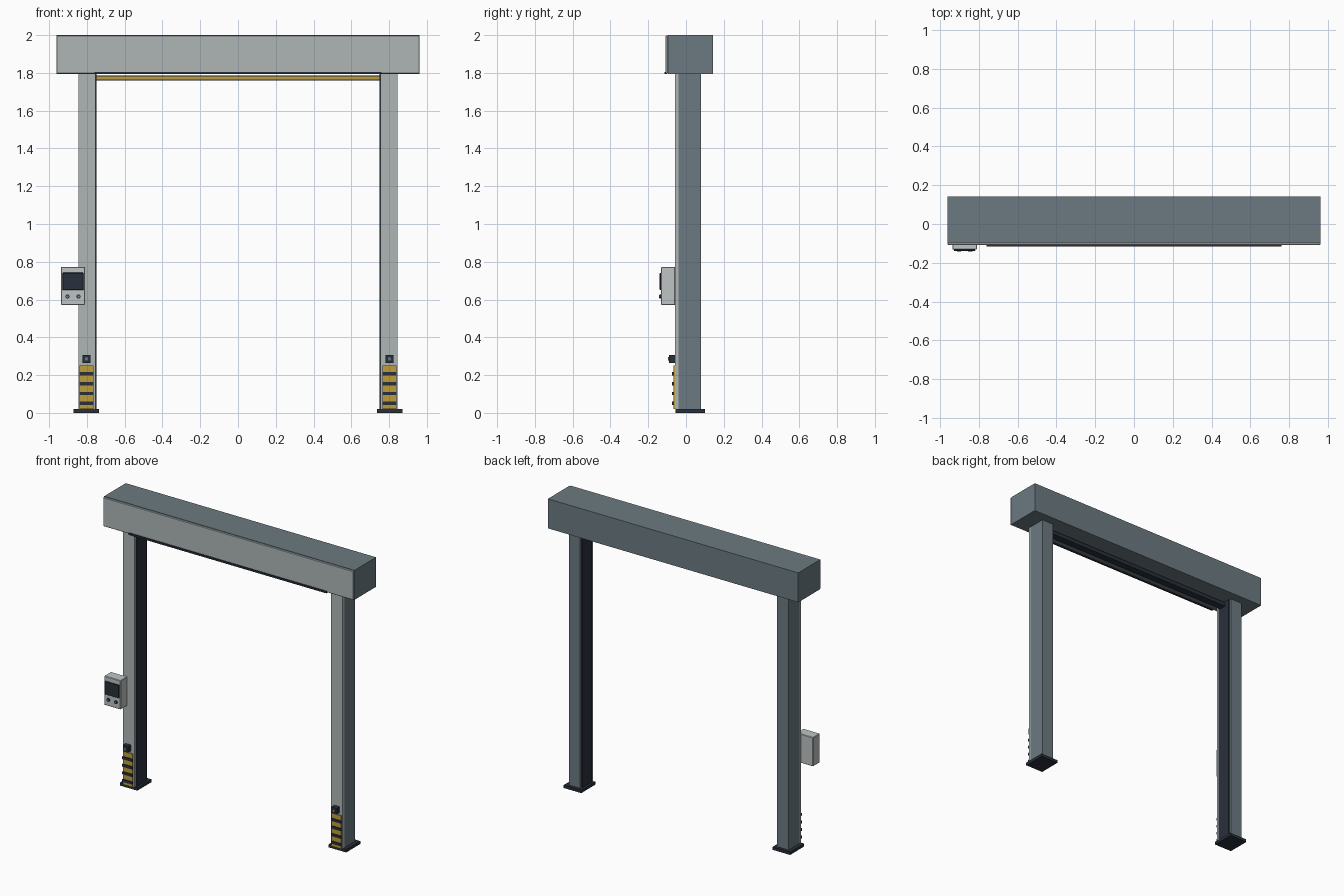
import bpy
import math

old = bpy.data.objects.get("Cube")
if old:
    bpy.data.objects.remove(old, do_unlink=True)


def material(name, rgb):
    m = bpy.data.materials.new(name)
    m.use_nodes = True
    color = (*rgb, 1)
    m.diffuse_color = color
    m.node_tree.nodes["Principled BSDF"].inputs["Base Color"].default_value = color
    return m


SLATE = material("slate steel", (0.15, 0.195, 0.22))
PANEL = material("light grey panel", (0.43, 0.47, 0.47))
CASE = material("pale grey case", (0.52, 0.55, 0.55))
DARK = material("dark navy", (0.022, 0.03, 0.045))
YELLOW = material("safety yellow", (0.53, 0.34, 0.045))


def finish(name, mat):
    ob = bpy.context.object
    ob.name = name
    ob.data.materials.append(mat)
    return ob


def box(name, mat, x, y, z, bevel=0):
    """Box from (min, max) ranges on each axis."""
    ranges = (x, y, z)
    bpy.ops.mesh.primitive_cube_add(size=1, location=[(a + b) / 2 for a, b in ranges])
    bpy.context.object.scale = [abs(b - a) for a, b in ranges]
    bpy.ops.object.transform_apply(location=False, rotation=False, scale=True)
    ob = finish(name, mat)
    if bevel:
        mod = ob.modifiers.new("Bevel", "BEVEL")
        mod.width = bevel
        mod.segments = 1
    return ob


def knob(name, mat, x, z, radius, y):
    """Round part whose axis points to the front."""
    bpy.ops.mesh.primitive_cylinder_add(
        vertices=16, radius=radius, depth=y[1] - y[0],
        location=(x, sum(y) / 2, z), rotation=(math.pi / 2, 0, 0))
    finish(name, mat)
    bpy.ops.object.shade_smooth_by_angle()


# Header housing with front cover and lower seal
box("header_housing", SLATE, (-0.962, 0.962), (-0.095, 0.142), (1.795, 2.0))
box("header_front_cover", PANEL, (-0.962, 0.962), (-0.108, -0.095), (1.797, 1.998), 0.003)
box("header_seal", DARK, (-0.76, 0.76), (-0.115, -0.1), (1.793, 1.806))

# Raised door edge with warning strip
box("door_bottom_bar", DARK, (-0.75, 0.75), (-0.02, 0.03), (1.76, 1.787))
box("door_warning_strip", YELLOW, (-0.75, 0.75), (-0.025, -0.02), (1.765, 1.78))

# Posts, mirrored on both sides
for side, s in (("right", -1), ("left", 1)):
    def part(name, mat, x, y, z, bevel=0):
        return box(f"{side}_{name}", mat, sorted((s * x[0], s * x[1])), y, z, bevel)

    part("post", SLATE, (0.757, 0.845), (-0.04, 0.08), (0.02, 1.8))
    part("post_front_cover", PANEL, (0.755, 0.845), (-0.058, -0.04), (0.02, 1.8))
    part("guide_rail", DARK, (0.75, 0.758), (-0.04, 0.066), (0.02, 1.8))
    part("base_plate", DARK, (0.735, 0.87), (-0.055, 0.1), (0, 0.02))

    # Warning plate with raised stripes
    part("warning_plate", YELLOW, (0.765, 0.838), (-0.066, -0.058), (0.02, 0.25))
    for i in range(4):
        z = 0.05 + i * 0.0525
        part(f"warning_stripe_{i + 1}", DARK, (0.764, 0.839),
             (-0.073, -0.064), (z - 0.009, z + 0.009))

    # Safety sensor
    part("sensor", DARK, (0.782, 0.822), (-0.09, -0.058), (0.265, 0.307))
    knob(f"{side}_sensor_lens", SLATE, s * 0.802, 0.286, 0.009, (-0.096, -0.088))

# Control box with screen and buttons
box("control_box", CASE, (-0.937, -0.81), (-0.132, -0.057), (0.572, 0.773), 0.003)
box("control_screen", DARK, (-0.929, -0.818), (-0.139, -0.131), (0.65, 0.742), 0.003)
for i, x in enumerate((-0.903, -0.844)):
    knob(f"control_button_{i + 1}", DARK, x, 0.616, 0.011, (-0.141, -0.131))
    knob(f"control_button_cap_{i + 1}", SLATE, x, 0.616, 0.007, (-0.143, -0.14))
